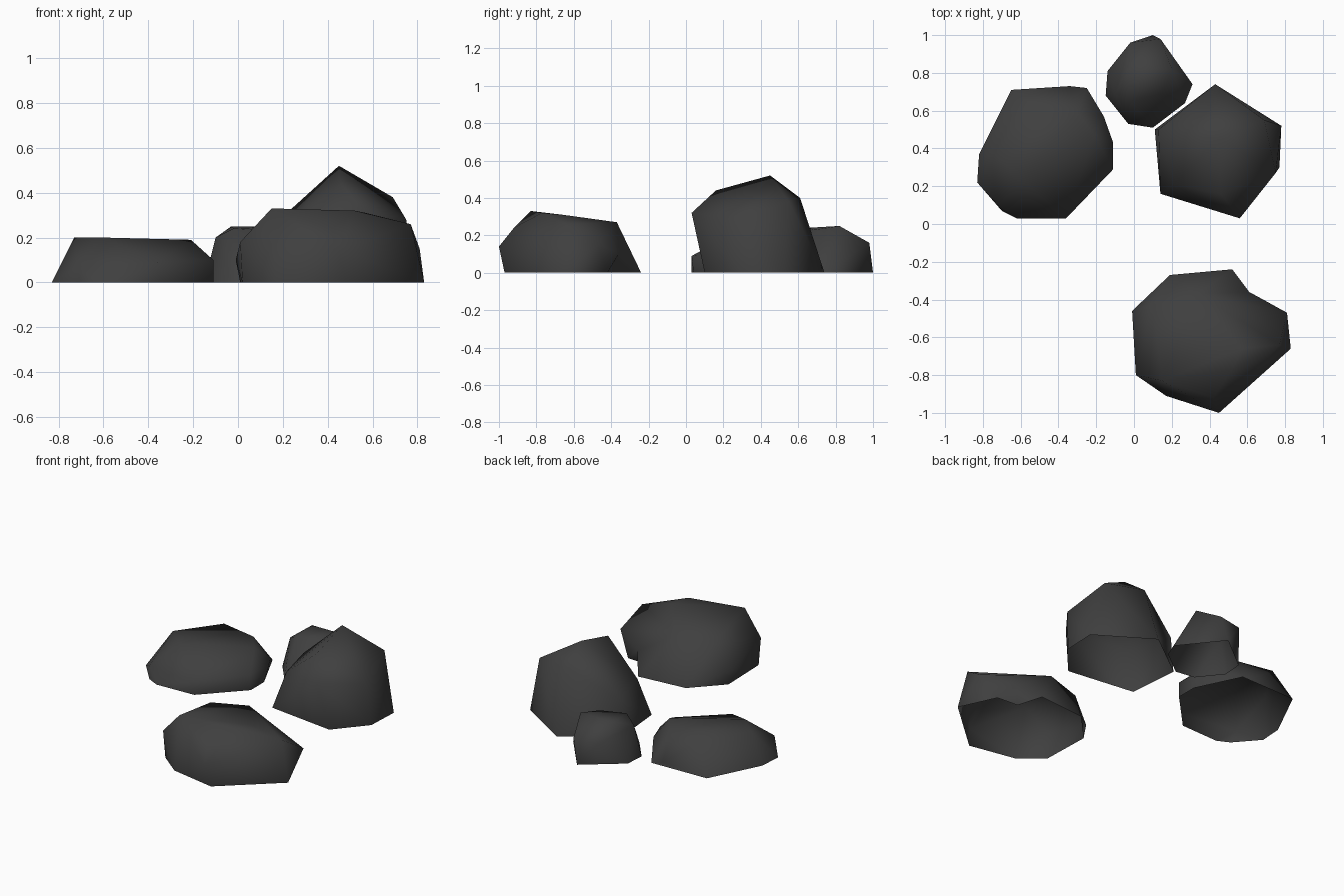
import bpy
import bmesh
from mathutils import Vector

if "Cube" in bpy.data.objects:
    bpy.data.objects.remove(bpy.data.objects["Cube"], do_unlink=True)

# One dark stone colour
stone = bpy.data.materials.new("dark_stone")
stone.use_nodes = True
colour = (.05, .05, .05, 1)
stone.diffuse_color = colour
shader = stone.node_tree.nodes["Principled BSDF"]
shader.inputs["Base Color"].default_value = colour
shader.inputs["Roughness"].default_value = .9


def dent(bm, target):
    """Split the edge nearest the target and pull its middle onto the target."""
    target = Vector(target)
    edge = min(bm.edges, key=lambda e: ((e.verts[0].co + e.verts[1].co) / 2 - target).length)
    ends = set(edge.verts)
    faces = list(edge.link_faces)
    corners = [next(v for v in f.verts if v not in ends) for f in faces]
    middle = bmesh.utils.edge_split(edge, edge.verts[0], .5)[1]
    for face, corner in zip(faces, corners):
        bmesh.utils.face_split(face, middle, corner)
    middle.co = target


def make_rock(name, footprint, crown, dents=()):
    """Wrap a faceted shell around a ground outline and crown points, open below."""
    bm = bmesh.new()
    for x, y in footprint:
        bm.verts.new((x, y, 0))
    for point in crown:
        bm.verts.new(point)
    bmesh.ops.convex_hull(bm, input=list(bm.verts), use_existing_faces=False)
    bmesh.ops.triangulate(bm, faces=list(bm.faces))
    bmesh.ops.recalc_face_normals(bm, faces=list(bm.faces))

    # Open the underside and drop points buried inside the shell
    under = [f for f in bm.faces if all(v.co.z < .001 for v in f.verts)]
    bmesh.ops.delete(bm, geom=under, context="FACES")
    loose = [v for v in bm.verts if not v.link_faces]
    bmesh.ops.delete(bm, geom=loose, context="VERTS")

    for target in dents:
        dent(bm, target)

    for face in bm.faces:
        face.smooth = True
    mesh = bpy.data.meshes.new(name)
    bm.to_mesh(mesh)
    bm.free()
    mesh.materials.append(stone)
    rock = bpy.data.objects.new(name, mesh)
    bpy.context.collection.objects.link(rock)


# Broad flat rock
make_rock(
    "flat_rock",
    footprint=[
        (-.83, .22), (-.82, .37), (-.65, .71), (-.25, .72), (-.11, .43),
        (-.11, .29), (-.35, .04), (-.62, .03), (-.7, .07),
    ],
    crown=[
        (-.73, .36, .2), (-.6, .24, .2), (-.55, .64, .19), (-.3, .59, .19),
        (-.21, .47, .19), (-.16, .57, .09), (-.11, .43, .09), (-.11, .29, .1),
        (-.36, .03, .09), (-.72, .1, .07), (-.34, .73, .03),
    ],
)

# Tall peaked rock
make_rock(
    "tall_rock",
    footprint=[
        (.11, .5), (.43, .74), (.78, .52), (.77, .3), (.6, .1), (.14, .16),
    ],
    crown=[
        (.45, .45, .52), (.46, .16, .44), (.69, .55, .38), (.43, .61, .4),
        (.56, .03, .32), (.21, .21, .24), (.13, .5, .23), (.75, .27, .28),
    ],
)

# Small rock at the back
make_rock(
    "small_rock",
    footprint=[
        (.1, 1), (.31, .74), (.27, .64), (.1, .51),
        (-.03, .53), (-.15, .68), (-.14, .81),
    ],
    crown=[
        (-.02, .65, .24), (-.03, .82, .25), (.2, .82, .25), (.15, .69, .23),
        (-.1, .69, .2), (.14, .98, .16), (-.02, .96, .15),
    ],
)

# Wide sloping rock at the front, with a nick in its back edge
make_rock(
    "front_rock",
    footprint=[
        (.01, -.46), (.19, -.27), (.52, -.24), (.72, -.42), (.83, -.66),
        (.48, -.97), (.17, -.91), (.02, -.79),
    ],
    crown=[
        (.15, -.83, .33), (.1, -.43, .25), (.34, -.37, .27), (.52, -.77, .32),
        (.57, -.66, .31), (.77, -.64, .26), (.81, -.47, .15), (.01, -.8, .18),
        (-.01, -.46, .1), (.45, -1, .14), (.42, -.92, .24),
    ],
    dents=[(.61, -.36, .1), (.57, -.41, 0)],
)
